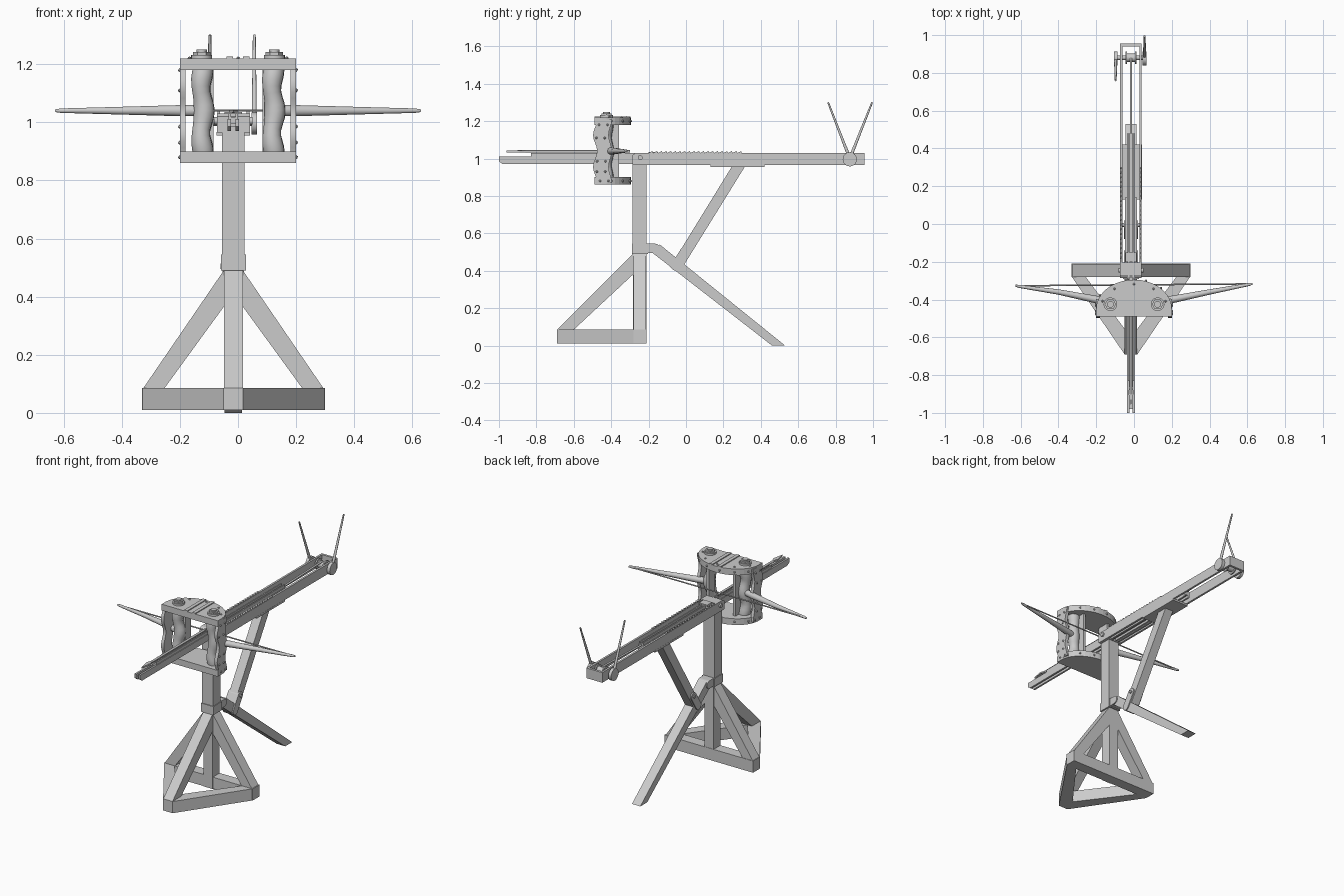
import bpy, bmesh, math
from mathutils import Vector

cube = bpy.data.objects.get("Cube")
if cube:
    bpy.data.objects.remove(cube, do_unlink=True)

CX = -0.016  # centre line of stock and stand


def add_object(name, mesh):
    ob = bpy.data.objects.new(name, mesh)
    bpy.context.collection.objects.link(ob)
    return ob


def smooth(ob):
    bpy.ops.object.select_all(action='DESELECT')
    ob.select_set(True)
    bpy.context.view_layer.objects.active = ob
    bpy.ops.object.shade_smooth_by_angle(angle=math.radians(40))


def prism(name, pts, axis, lo, hi):
    """Extrude a 2D outline along an axis: x uses (y, z), y uses (x, z), z uses (x, y)."""
    place = {'x': lambda a, b, c: (c, a, b),
             'y': lambda a, b, c: (a, c, b),
             'z': lambda a, b, c: (a, b, c)}[axis]
    bm = bmesh.new()
    rings = [[bm.verts.new(place(a, b, c)) for a, b in pts] for c in (lo, hi)]
    n = len(pts)
    bm.faces.new(rings[0])
    bm.faces.new(rings[1][::-1])
    for i in range(n):
        j = (i + 1) % n
        bm.faces.new((rings[0][i], rings[0][j], rings[1][j], rings[1][i]))
    bmesh.ops.recalc_face_normals(bm, faces=bm.faces)
    mesh = bpy.data.meshes.new(name)
    bm.to_mesh(mesh)
    bm.free()
    return add_object(name, mesh)


def box(name, x, y, z):
    return prism(name, [(x[0], y[0]), (x[1], y[0]), (x[1], y[1]), (x[0], y[1])], 'z', *z)


def disc(name, centre, r, axis, lo, hi, n=20):
    pts = [(centre[0] + r * math.cos(2 * math.pi * i / n),
            centre[1] + r * math.sin(2 * math.pi * i / n)) for i in range(n)]
    ob = prism(name, pts, axis, lo, hi)
    if n > 8:
        smooth(ob)
    return ob


def capsule(a, b, r, n=8):
    """Round-ended outline between two 2D points."""
    t = math.atan2(b[1] - a[1], b[0] - a[0])
    pts = []
    for c, start in ((b, t - math.pi / 2), (a, t + math.pi / 2)):
        pts += [(c[0] + r * math.cos(start + math.pi * i / n),
                 c[1] + r * math.sin(start + math.pi * i / n)) for i in range(n + 1)]
    return pts


def tube(name, path, res=3):
    """Round rod through (x, y, z, radius) points."""
    cu = bpy.data.curves.new(name, 'CURVE')
    cu.dimensions = '3D'
    cu.bevel_depth = 1
    cu.bevel_resolution = res
    cu.use_fill_caps = True
    sp = cu.splines.new('POLY')
    sp.points.add(len(path) - 1)
    for p, (x, y, z, r) in zip(sp.points, path):
        p.co = (x, y, z, 1)
        p.radius = r
    tmp = add_object(name + "_path", cu)
    dg = bpy.context.evaluated_depsgraph_get()
    mesh = bpy.data.meshes.new_from_object(tmp.evaluated_get(dg))
    bpy.data.objects.remove(tmp, do_unlink=True)
    bpy.data.curves.remove(cu)
    ob = add_object(name, mesh)
    smooth(ob)
    return ob


def rivets(name, spots, r=0.007):
    bm = bmesh.new()
    for s in spots:
        res = bmesh.ops.create_icosphere(bm, subdivisions=1, radius=r)
        bmesh.ops.translate(bm, verts=res['verts'], vec=Vector(s))
    mesh = bpy.data.meshes.new(name)
    bm.to_mesh(mesh)
    bm.free()
    return add_object(name, mesh)


SIDES = (("left", 1), ("right", -1))

# Stand: post, triangular base and three struts
box("post_lower", (CX - .033, CX + .033), (-.283, -.212), (.01, .49))
box("post_upper", (CX - .039, CX + .039), (-.285, -.21), (.49, .965))
box("post_collar", (CX - .043, CX + .043), (-.29, -.203), (.49, .545))
box("base_rear_beam", (-.33, .3), (-.28, -.21), (.01, .085))
for side, s in SIDES:
    beam = [(.313, -.28), (.24, -.28), (0, -.6), (0, -.69), (.034, -.69)]
    prism("base_beam_" + side, [(CX + s * x, y) for x, y in beam], 'z', .01, .085)
    strut = [(.31, .085), (.237, .085), (.033, .365), (.033, .49)]
    prism("rear_strut_" + side, [(CX + s * x, z) for x, z in strut], 'y', -.28, -.213)
prism("front_strut", [(-.69, .085), (-.6, .085), (-.283, .38), (-.283, .49)],
      'x', CX - .033, CX + .033)

# Rear leg, its hinge and the stock brace
prism("rear_leg", [(-.185, .5), (-.14, .54), (.53, 0), (.46, 0)], 'x', CX - .03, CX + .03)
prism("leg_hinge", capsule((-.21, .52), (-.165, .52), .025), 'x', CX - .036, CX + .036)
prism("brace", [(.25, .965), (.32, .965), (-.03, .4), (-.085, .42)], 'x', CX - .029, CX + .029)
prism("brace_sleeve", capsule((-.055, .425), (-.005, .505), .025), 'x', CX - .037, CX + .037)
disc("brace_pin", (-.005, .505), .01, 'x', CX - .044, CX + .044, 10)
box("brace_plate", (CX - .058, CX + .058), (.13, .42), (.955, .967))

# Stock: two side rails with ratchet teeth, joined at both ends
step = .025
teeth = [(-.2, 1.025)]
for i in range(20):
    y = -.2 + i * step
    teeth += [(y, 1.03), (y + step * .8, 1.04)]
teeth.append((.3, 1.025))
for side, s in SIDES:
    a, b = sorted((CX + s * .044, CX + s * .057))
    box("stock_rail_" + side, (a, b), (-.21, .955), (.965, 1.03))
    prism("ratchet_" + side, teeth, 'x', a + .002, b - .002)
    box("inner_rail_" + side, sorted((CX + s * .02, CX + s * .032)), (-.2, .14), (.965, .985))
box("stock_end", (CX - .057, CX + .057), (.94, .955), (.965, 1.03))
prism("pivot_block", [(-.285, .965), (-.205, .965), (-.205, 1.03), (-.27, 1.03), (-.285, 1.02)],
      'x', CX - .057, CX + .057)
disc("pivot_pin", (-.245, 1.005), .013, 'x', CX - .066, CX + .066, 12)

# Track with slider and bolt
for side, s in SIDES:
    prism("track_rail_" + side, [(-1, .985), (-.98, .97), (.48, .97), (.48, 1.012), (-1, 1.012)],
          'x', *sorted((CX + s * .008, CX + s * .02)))
    box("slider_edge_" + side, sorted((CX + s * .008, CX + s * .016)), (-.83, .48), (1.01, 1.03))
box("track_floor", (CX - .009, CX + .009), (-.98, .48), (.985, .998))
box("slider", (CX - .01, CX + .01), (-.83, .48), (.998, 1.018))
tube("bolt_shaft", [(CX, -.9, 1.038, .007), (CX, -.3, 1.038, .007)])
prism("bolt_head", [(CX, -.96), (CX + .015, -.89), (CX, -.84), (CX - .015, -.89)], 'z', 1.033, 1.043)
box("claw", (CX - .03, CX + .03), (-.2, -.15), (1.0, 1.035))

# Winch
disc("winch_drum", (.88, 1.0), .022, 'x', CX - .025, CX + .025)
for side, s in SIDES:
    disc("drum_flange_" + side, (.88, 1.0), .034, 'x', *sorted((CX + s * .022, CX + s * .03)))
disc("winch_axle", (.88, 1.0), .012, 'x', -.105, .065, 12)
for side, x, y in (("left", .056, .995), ("right", -.097, .76)):
    disc("winch_disc_" + side, (.876, .996), .038, 'x', x - .01, x + .01, 24)
    tube("winch_handle_" + side, [(x, .876, 1.0, .009), (x, y, 1.3, .005)])
tube("winch_rope", [(CX, .47, 1.01, .006), (CX, .88, 1.022, .006)])

# Spring frame: curved top and bottom plates
N = 20
arc = [(.2 * math.cos(math.pi * i / N), -.45 + .155 * math.sin(math.pi * i / N))
       for i in range(N + 1)]
plate = [(-.2, -.49), (.2, -.49)] + arc
prism("frame_top", plate, 'z', 1.18, 1.22)
prism("frame_bottom", plate, 'z', .86, .9)
for side, s in SIDES:
    box("top_strap_" + side, sorted((s * .018, s * .04)), (-.49, -.297), (1.218, 1.226))
rivets("rim_rivets", [(x * 1.01, y + .002, z) for x, y in arc[2:-1:3] for z in (1.2, .88)])
rivets("top_rivets", [(x * .88, -.45 + (y + .45) * .85, 1.22) for x, y in arc[2:-1:4]])

# Wavy side plates, inner posts, skeins, caps and arms
heights = [.87 + .34 * i / 16 for i in range(17)]


def wave(z):
    return .011 * math.cos((z - 1.04) / .34 * 4 * math.pi)


front = [(-.486 + wave(z), z) for z in heights]
back = [(-.405 + wave(z) * .8, z) for z in reversed(heights)]
for side, s in SIDES:
    smooth(prism("side_plate_" + side, front + back, 'x', *sorted((s * .18, s * .2))))
    rivets("side_rivets_" + side, [(s * .2, y + wave(z), z)
                                   for z in (.88, .93, .985, 1.11, 1.18) for y in (-.47, -.425)])
    box("inner_post_" + side, sorted((s * .085, s * .103)), (-.41, -.357), (.89, 1.19))
    tube("skein_" + side, [(s * .122 + wave(z) * .5, -.425 + wave(z) * .4, z,
                            .034 + .003 * math.sin(z * 50)) for z in heights], 4)
    disc("skein_washer_" + side, (s * .125, -.425), .036, 'z', 1.215, 1.232)
    disc("skein_nut_" + side, (s * .125, -.425), .03, 'z', 1.23, 1.242, 6)
    disc("skein_cap_" + side, (s * .125, -.425), .018, 'z', 1.24, 1.25, 12)
    tip = -.325 + s * .005
    tube("bow_arm_" + side, [(s * .1, -.425, 1.04, .02), (s * .2, -.4, 1.04, .02),
                             (s * .4, -.36, 1.04, .014), (s * .61, tip, 1.04, .008),
                             (s * .628, tip + .004, 1.04, .005)])
tube("bowstring", [(-.62, -.327, 1.04, .004), (.62, -.317, 1.04, .004)], 1)
